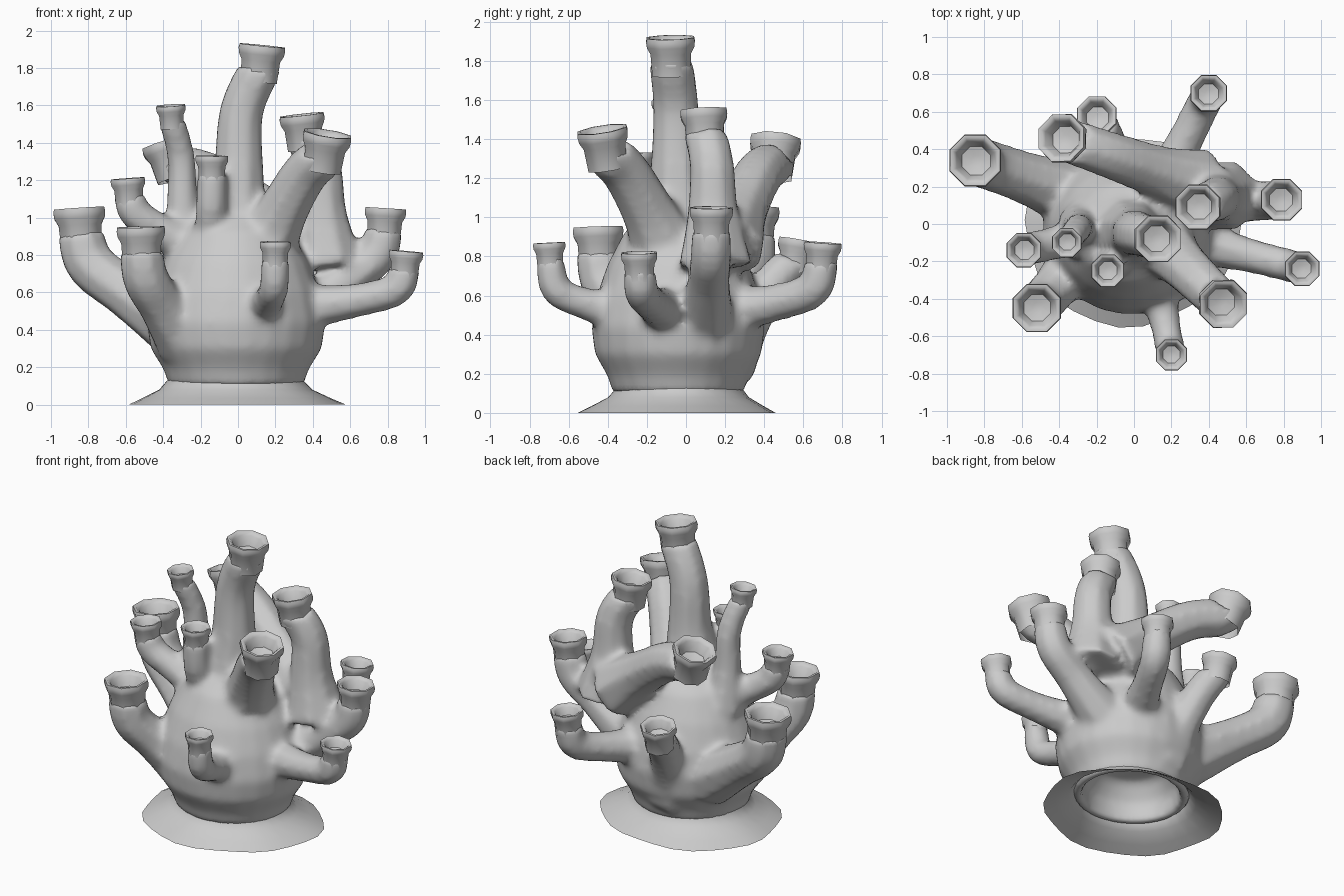
import bpy, bmesh, math
from mathutils import Vector, Matrix

cube = bpy.data.objects.get("Cube")
if cube:
    bpy.data.objects.remove(cube, do_unlink=True)

stone = bpy.data.materials.new("stone_grey")
stone.use_nodes = True
grey = (0.6, 0.6, 0.6, 1)
stone.diffuse_color = grey
stone.node_tree.nodes["Principled BSDF"].inputs["Base Color"].default_value = grey
UP = Vector((0, 0, 1))


def loft(bm, rings, cap_start=False, cap_end=False):
    """Skin a list of rings of points with quads."""
    loops = [[bm.verts.new(point) for point in ring_points] for ring_points in rings]
    count = len(loops[0])
    for lower, upper in zip(loops, loops[1:]):
        for i in range(count):
            j = (i + 1) % count
            bm.faces.new((lower[i], lower[j], upper[j], upper[i]))
    if cap_start:
        bm.faces.new(loops[0][::-1])
    if cap_end:
        bm.faces.new(loops[-1])


def ring(count, radius, place, squash=1.0, wave=0.0):
    """Ring of points, optionally flattened in y and with a wavy outline."""
    points = []
    for i in range(count):
        angle = math.tau * (i + 0.5) / count
        r = radius * (1 + wave * (math.sin(3 * angle + 1) + 0.7 * math.sin(7 * angle)))
        points.append(place @ Vector((r * math.cos(angle), r * squash * math.sin(angle), 0)))
    return points


def frame(position, direction):
    turn = UP.rotation_difference(direction).to_matrix().to_4x4()
    return Matrix.Translation(position) @ turn


def finish(bm, name, sharp_angle):
    bmesh.ops.recalc_face_normals(bm, faces=bm.faces)
    mesh = bpy.data.meshes.new(name)
    bm.to_mesh(mesh)
    bm.free()
    mesh.materials.append(stone)
    obj = bpy.data.objects.new(name, mesh)
    bpy.context.collection.objects.link(obj)
    bpy.ops.object.select_all(action='DESELECT')
    obj.select_set(True)
    bpy.context.view_layer.objects.active = obj
    bpy.ops.object.shade_smooth_by_angle(angle=math.radians(sharp_angle))
    return obj


def catmull(points, steps=5):
    """Smooth path through points that carry a radius as fourth value."""
    padded = [points[0] * 2 - points[1]] + points + [points[-1] * 2 - points[-2]]
    path = []
    for a, b, c, d in zip(padded, padded[1:], padded[2:], padded[3:]):
        for step in range(steps):
            t = step / steps
            path.append(0.5 * (2 * b + (c - a) * t + (2 * a - 5 * b + 4 * c - d) * t ** 2
                               + (3 * b - a - 3 * c + d) * t ** 3))
    return path + [points[-1]]


# Bends: root flare, then two (share of sideways run, share of rise) steps
BENDS = {
    "elbow": (1.25, (.5, .12), (.9, .32)),
    "sweep": (1.25, (.52, .3), (.89, .54)),
    "lean": (1.5, (.3, .33), (.65, .66)),
    "hook": (1.55, (.2, .33), (.3, .65)),
}

# Branches: name, bend, mouth radius, root position, mouth position
BRANCHES = [
    ("right_large_branch", "sweep", .15, (-.3, .15, .4), (-.85, .34, 1.05)),
    ("right_short_branch", "sweep", .1, (-.2, -.05, .8), (-.59, -.14, 1.21)),
    ("front_right_branch", "sweep", .14, (-.28, -.18, .35), (-.52, -.45, .95)),
    ("front_upright_branch", "sweep", .095, (-.16, -.1, .75), (-.14, -.25, 1.33)),
    ("left_upper_branch", "sweep", .12, (.35, .1, .5), (.79, .13, 1.05)),
    ("left_lower_branch", "elbow", .1, (.35, -.1, .52), (.9, -.24, .82)),
    ("back_left_branch", "elbow", .105, (.15, .2, .52), (.4, .7, .87)),
    ("front_small_branch", "elbow", .09, (.13, -.35, .52), (.2, -.7, .87)),
    ("back_middle_branch", "lean", .115, (-.05, .2, .25), (-.2, .58, .88)),
    ("back_leaning_branch", "lean", .14, (.35, .2, .85), (-.39, .46, 1.4)),
    ("front_left_branch", "lean", .14, (.12, -.08, .8), (.48, -.43, 1.45)),
    ("top_left_branch", "hook", .13, (.48, .15, .75), (.34, .09, 1.55)),
    ("tall_centre_branch", "hook", .135, (-.03, -.04, .9), (.13, -.08, 1.92)),
    ("slim_upper_branch", "hook", .085, (-.28, 0, .8), (-.36, -.1, 1.6)),
]

# Bulbous body with a hollow underside: (radius, height)
BODY = [(.02, .36), (.22, .33), (.3, .22), (.31, .1), (.36, .1), (.39, .19), (.46, .3),
        (.48, .44), (.45, .6), (.39, .76), (.3, .92), (.18, 1.03), (.03, 1.07)]
trunk = bmesh.new()
loft(trunk, [ring(24, r, Matrix.Translation((-.01, -.04, z)), .93) for r, z in BODY], True, True)

# Octagonal mouth with rolled lip and cavity: (radius, height) per mouth radius
CUP = [(.78, -1.45), (.83, -.6), (.97, -.35), (1, -.15), (.97, 0), (.86, 0),
       (.72, -.15), (.55, -.6), (.2, -.7)]

# Stems go into the body mesh, each mouth is its own object
for name, bend, mouth, root, tip in BRANCHES:
    root, tip = Vector(root), Vector(tip)
    flare, *steps = BENDS[bend]
    run = tip - root
    knees = [root + Vector((run.x * side, run.y * side, run.z * rise)) for side, rise in steps]
    axis = ((tip - knees[-1]).normalized() + 2 * UP).normalized()
    stem = [root, *knees, tip - axis * mouth * .88]
    widths = (flare, .45 + flare * .4, .92, .88)
    spine = catmull([Vector((*p, mouth * w)) for p, w in zip(stem, widths)])
    rings = []
    for i, p in enumerate(spine):
        ahead = spine[min(i + 1, len(spine) - 1)].xyz
        behind = spine[max(i - 1, 0)].xyz
        direction = axis if p == spine[-1] else (ahead - behind).normalized()
        rings.append(ring(8, p.w, frame(p.xyz, direction)))
    loft(trunk, rings, True, True)

    cup = bmesh.new()
    loft(cup, [ring(8, r * mouth, frame(tip + axis * h * mouth, axis)) for r, h in CUP], False, True)
    finish(cup, name + "_mouth", 50)

# Fuse the stems and body into one soft organic surface
body = finish(trunk, "branching_body", 180)
fuse = body.modifiers.new("fuse", 'REMESH')
fuse.mode = 'VOXEL'
fuse.voxel_size = .022
fuse.use_smooth_shade = True
soften = body.modifiers.new("soften", 'SMOOTH')
soften.factor = .5
soften.iterations = 9

# Thin wavy skirt spreading on the ground: (radius, height)
SKIRT = [(.36, .2), (.365, .13), (.41, .08), (.5, .035), (.575, 0)]
skirt = bmesh.new()
loft(skirt, [ring(28, r, Matrix.Translation((-.015, -.035, z)), .88, max(0, .025 - z * .2))
             for r, z in SKIRT])
finish(skirt, "base_skirt", 50)
